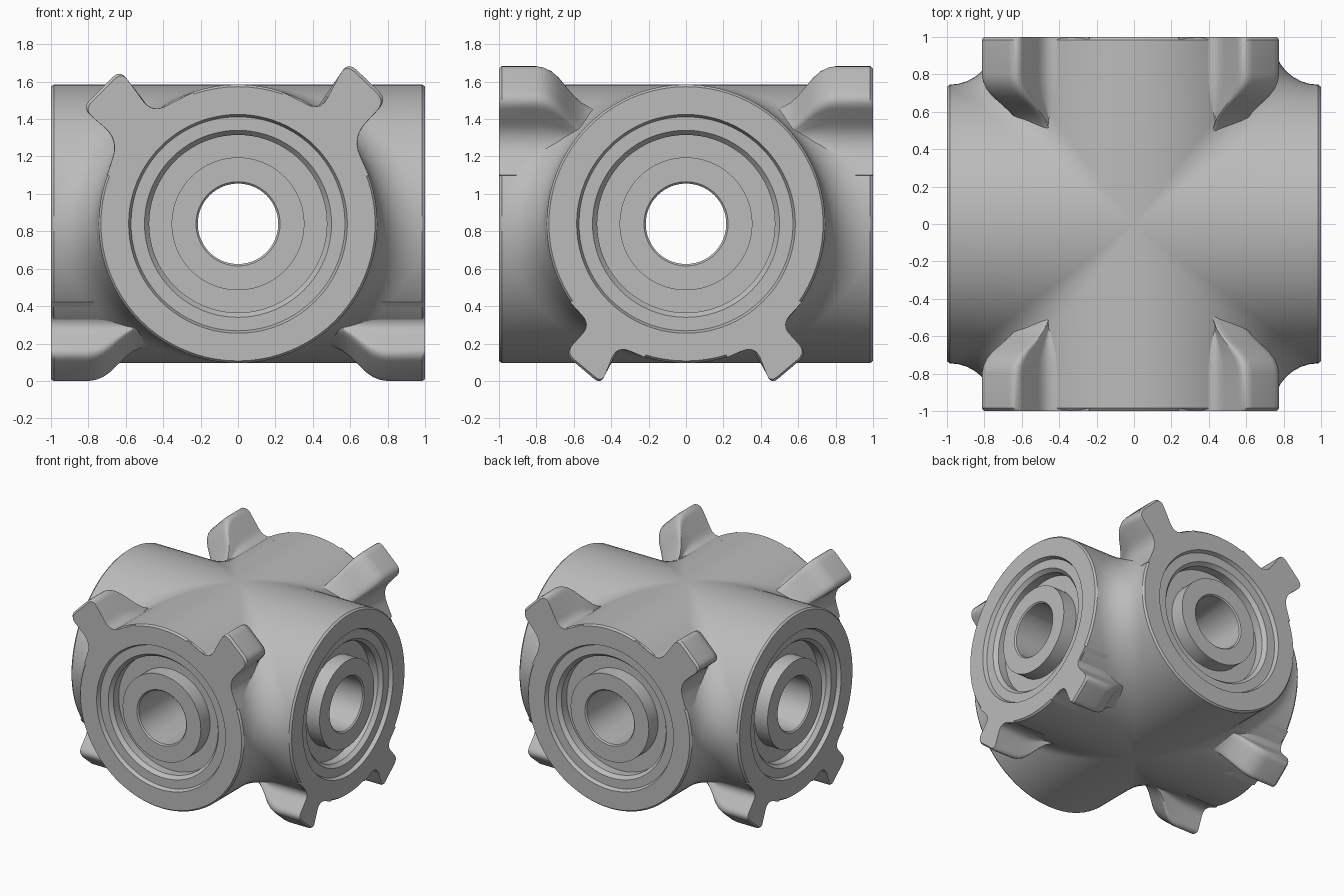
import bpy, bmesh
from math import sin, cos, pi, atan2, hypot
from mathutils import Vector

cube = bpy.data.objects.get("Cube")
if cube:
    bpy.data.objects.remove(cube)

AXIS_Z = 0.84      # height of both bores
R = 0.745          # barrel radius
BLEND = 0.24       # fillet where the barrels meet
BORE = 0.215
EDGE = 0.015       # edge chamfer
ROWS = 40          # segments per half circle

metal = bpy.data.materials.new("cast grey")
metal.use_nodes = True
grey = (0.5, 0.5, 0.5, 1)
metal.diffuse_color = grey
metal.node_tree.nodes["Principled BSDF"].inputs["Base Color"].default_value = grey


def finish(name, bm):
    """Weld, orient and smooth a mesh, then add it to the scene."""
    bmesh.ops.remove_doubles(bm, verts=bm.verts, dist=0.0002)
    bmesh.ops.recalc_face_normals(bm, faces=bm.faces)
    mesh = bpy.data.meshes.new(name)
    bm.to_mesh(mesh)
    bm.free()
    mesh.materials.append(metal)
    ob = bpy.data.objects.new(name, mesh)
    ob.location.z = AXIS_Z
    bpy.context.collection.objects.link(ob)
    bpy.ops.object.select_all(action='DESELECT')
    ob.select_set(True)
    bpy.context.view_layer.objects.active = ob
    bpy.ops.object.shade_smooth_by_angle(angle=pi / 6)
    return ob


def grid(bm, rows, closed=False):
    """Quads between successive rows of points."""
    vs = [[bm.verts.new(p) for p in row] for row in rows]
    for a, b in zip(vs, vs[1:]):
        n = len(a)
        for i in range(n if closed else n - 1):
            j = (i + 1) % n
            bm.faces.new((a[i], a[j], b[j], b[i]))
    return vs


def crossing_quarter(bm, radius, blend, end, sx, sy):
    """One quarter of two crossing tubes, with a rolling-ball blend between."""
    rows = []
    for i in range(ROWS + 1):
        t = -pi / 2 + pi * i / ROWS
        c, s = cos(t), sin(t)
        centre = Vector((c, c, s)) * (radius + blend)
        start, stop = Vector((0, -c, -s)), Vector((-c, 0, -s))
        row = [Vector((end, radius * c, radius * s))]
        angle = start.angle(stop)
        for k in range(9):
            u = k / 8
            if angle < 0.001:
                d = start
            else:
                d = (start * sin((1 - u) * angle) + stop * sin(u * angle)) / sin(angle)
            row.append(centre + d * blend)
        row.append(Vector((radius * c, end, radius * s)))
        rows.append([(p.x * sx, p.y * sy, p.z) for p in row])
    grid(bm, rows)


def place(face, u, v, depth):
    """Point on an end face: u across, v up, depth inward."""
    axis, sign = face
    a = sign * (1 - depth)
    return (a, u, v) if axis == "x" else (u, a, v)


FACES = {"front": ("y", -1), "back": ("y", 1), "left": ("x", 1), "right": ("x", -1)}

# Body: barrels, recessed end faces with a central boss, and through bores
end_profile = [(R, EDGE), (R - 0.012, 0), (0.585, 0), (0.572, 0.03),
               (0.5, 0.03), (0.475, 0.06), (0.475, 0.13), (0.355, 0.13),
               (0.355, 0.01), (BORE + 0.01, 0.01), (BORE, 0.02)]
bm = bmesh.new()
for sx in (-1, 1):
    for sy in (-1, 1):
        crossing_quarter(bm, R, BLEND, 1 - EDGE, sx, sy)
        crossing_quarter(bm, BORE, 0, 0.98, sx, sy)
for face in FACES.values():
    rings = []
    for rad, depth in end_profile:
        angles = [-pi / 2 + pi * i / ROWS for i in range(2 * ROWS)]
        rings.append([place(face, rad * cos(t), rad * sin(t), depth) for t in angles])
    grid(bm, rings, closed=True)
finish("cross_body", bm)


def rounded(corners):
    """Outline through (u, z, cut) corners, each cut corner rounded."""
    pts = [Vector((u, z - AXIS_Z)) for u, z, _ in corners]
    out = [pts[0]]
    for i in range(1, len(pts) - 1):
        p, cut = pts[i], corners[i][2]
        a = p + (pts[i - 1] - p).normalized() * cut
        b = p + (pts[i + 1] - p).normalized() * cut
        for k in range(7):
            t = k / 6
            out.append(a * (1 - t) ** 2 + p * 2 * t * (1 - t) + b * t * t)
    return out + [pts[-1]]


# How far the lug stands out at each depth behind the end face
LUG_FADE = [(0, 0.95), (EDGE, 1), (0.2, 1), (0.24, 0.97), (0.28, 0.89),
            (0.32, 0.75), (0.36, 0.55), (0.4, 0.36), (0.44, 0.2),
            (0.49, 0.08), (0.56, 0)]


def lug(name, face, corners, mirror=1):
    outline = [Vector((p.x * mirror, p.y)) for p in rounded(corners)]
    first, last = outline[0], outline[-1]
    # close the outline along an arc just inside the barrel
    for k in range(7):
        outline.append(last.lerp(first, k / 6).normalized() * (R - 0.03))
    base = R - 0.015
    rows = []
    for depth, f in LUG_FADE:
        row = []
        for p in outline:
            rad = p.length
            if rad > base:
                rad = base + (rad - base) * f
            q = p.normalized() * rad
            row.append(place(face, q.x, q.y, depth))
        rows.append(row)
    bm = bmesh.new()
    vs = grid(bm, rows, closed=True)
    bm.faces.new(vs[0])
    bm.faces.new(vs[-1])
    finish(name, bm)


# Lug outlines, from the barrel out to the tip and back
narrow_lug = [(-0.70, 1.10, 0), (-0.64, 1.29, 0.1), (-0.835, 1.46, 0.06),
              (-0.63, 1.665, 0.06), (-0.46, 1.43, 0.09), (-0.24, 1.545, 0)]
wide_lug = [(0.70, 1.10, 0), (0.61, 1.30, 0.11), (0.80, 1.505, 0.07),
            (0.585, 1.71, 0.07), (0.44, 1.44, 0.09), (0.24, 1.545, 0)]
lower_lug = [(-0.62, 0.42, 0), (-0.51, 0.30, 0.07), (-0.65, 0.145, 0.06),
             (-0.455, -0.02, 0.05), (-0.37, 0.19, 0.08), (-0.22, 0.125, 0)]

for side in ("front", "back"):
    lug(side + "_upper_right_lug", FACES[side], narrow_lug)
    lug(side + "_upper_left_lug", FACES[side], wide_lug)
for side in ("left", "right"):
    lug(side + "_lower_front_lug", FACES[side], lower_lug)
    lug(side + "_lower_back_lug", FACES[side], lower_lug, mirror=-1)
